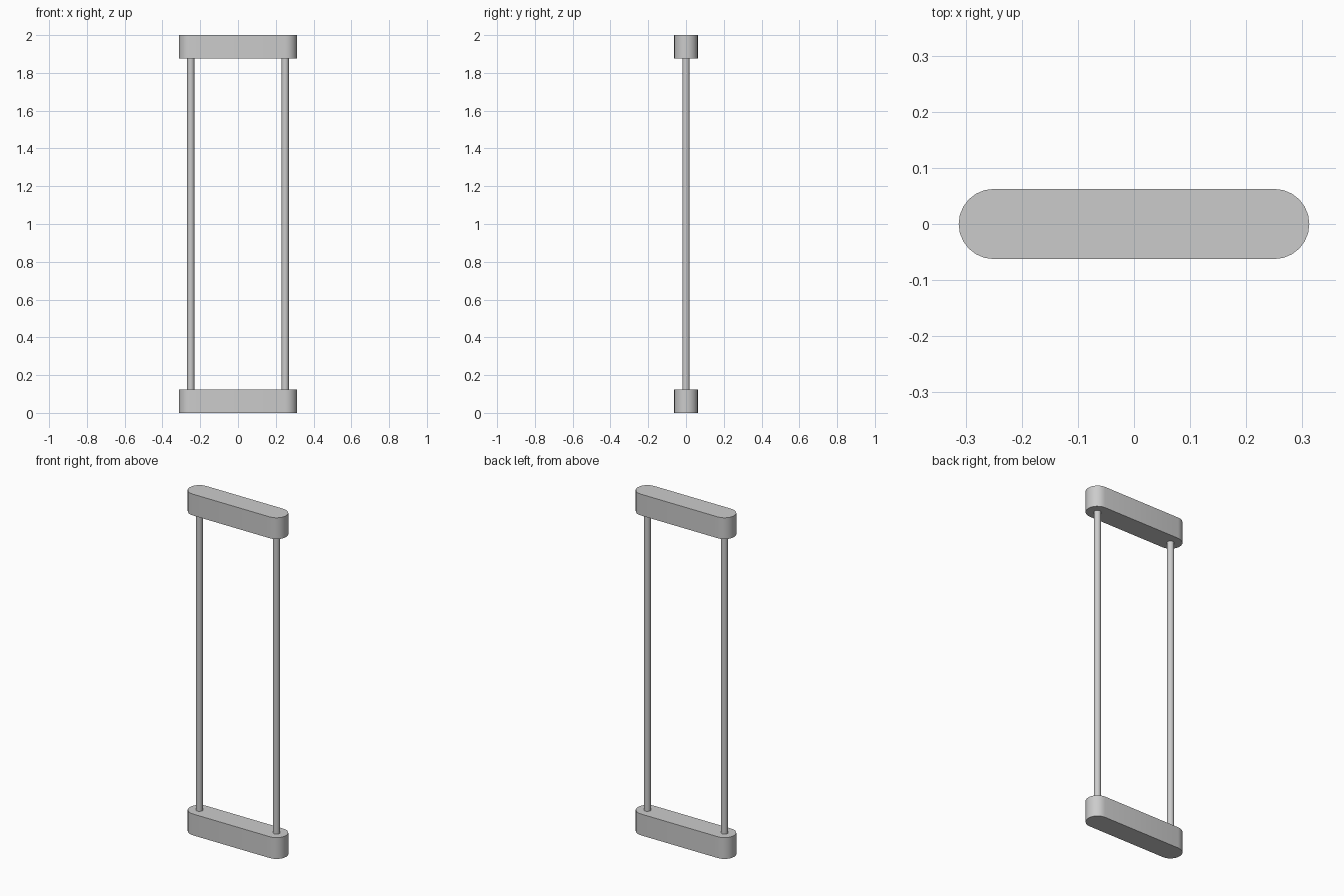
import bpy
import bmesh
from math import sin, cos, pi, radians

cube = bpy.data.objects.get("Cube")
if cube:
    bpy.data.objects.remove(cube, do_unlink=True)

HEIGHT = 2.0
BAR_H = 0.125      # bar thickness
BAR_R = 0.0625     # radius of rounded bar ends
ROD_R = 0.019
ROD_X = 0.25       # rod axis, also centre of the rounded ends
SINK = 0.01        # rod overlap into each bar

grey = bpy.data.materials.new("grey")
grey.use_nodes = True
colour = (0.6, 0.6, 0.6, 1)
grey.diffuse_color = colour
grey.node_tree.nodes["Principled BSDF"].inputs["Base Color"].default_value = colour


def extrude_outline(name, outline, z0, z1):
    """Raise a flat outline into a smooth-sided prism."""
    bm = bmesh.new()
    base = bm.faces.new([bm.verts.new((x, y, z0)) for x, y in outline])
    top = bmesh.ops.extrude_face_region(bm, geom=[base], use_keep_orig=True)["geom"]
    bmesh.ops.translate(bm, vec=(0, 0, z1 - z0),
                        verts=[v for v in top if isinstance(v, bmesh.types.BMVert)])
    bmesh.ops.recalc_face_normals(bm, faces=bm.faces)
    mesh = bpy.data.meshes.new(name)
    bm.to_mesh(mesh)
    bm.free()
    mesh.materials.append(grey)
    obj = bpy.data.objects.new(name, mesh)
    bpy.context.collection.objects.link(obj)
    bpy.ops.object.select_all(action="DESELECT")
    obj.select_set(True)
    bpy.context.view_layer.objects.active = obj
    bpy.ops.object.shade_smooth_by_angle(angle=radians(40))
    return obj


def arc(cx, radius, start, sweep, steps):
    return [(cx + radius * cos(start + sweep * i / steps),
             radius * sin(start + sweep * i / steps)) for i in range(steps + 1)]


# Stadium-shaped end bars
stadium = arc(ROD_X, BAR_R, -pi / 2, pi, 12) + arc(-ROD_X, BAR_R, pi / 2, pi, 12)
extrude_outline("bottom_bar", stadium, 0, BAR_H)
extrude_outline("top_bar", stadium, HEIGHT - BAR_H, HEIGHT)

# Upright rods
for side, name in ((1, "left_rod"), (-1, "right_rod")):
    circle = arc(side * ROD_X, ROD_R, 0, 2 * pi, 24)[:-1]
    extrude_outline(name, circle, BAR_H - SINK, HEIGHT - BAR_H + SINK)
